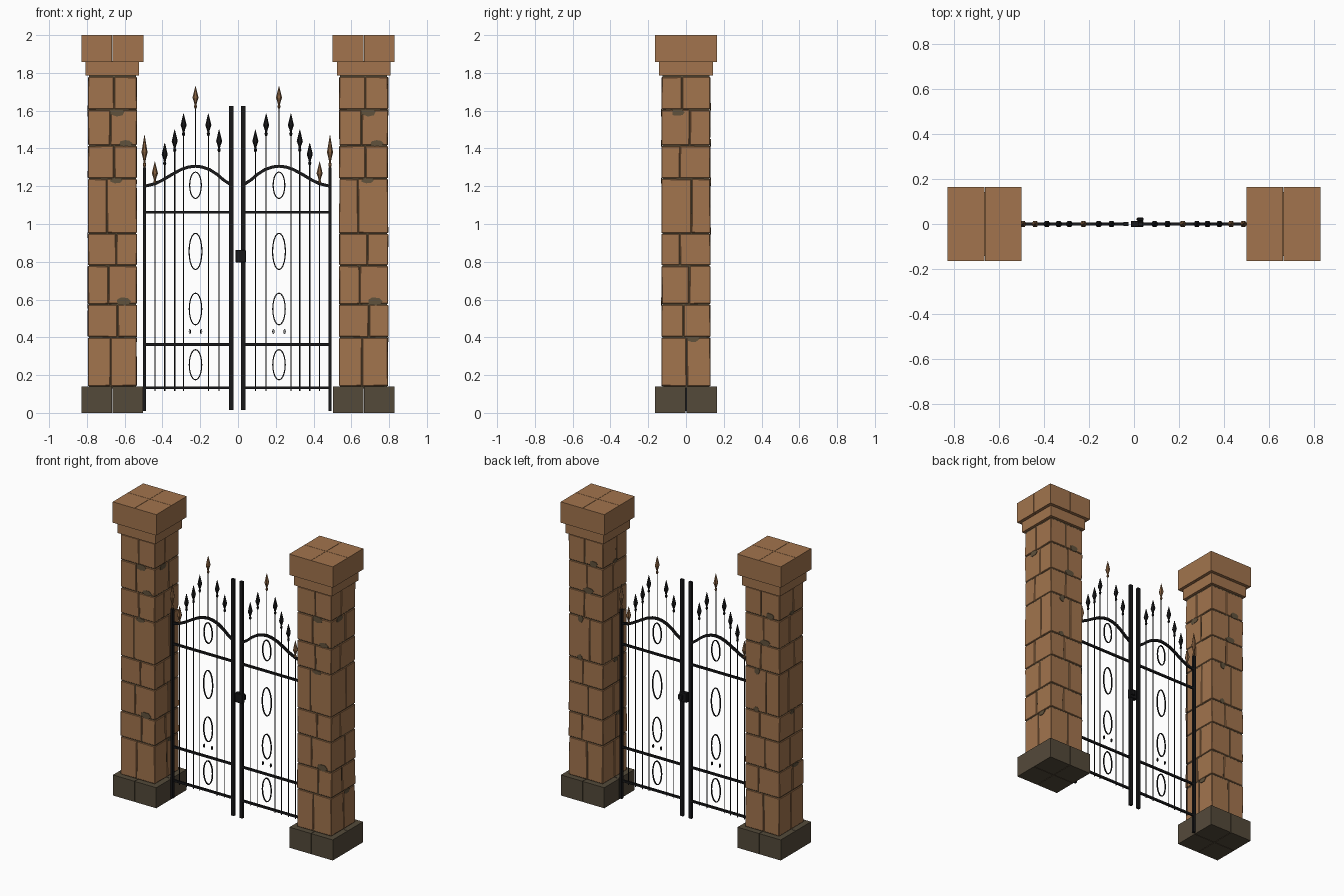
import bpy, bmesh, math, random
from mathutils import Matrix, Vector

if "Cube" in bpy.data.objects:
    bpy.data.objects.remove(bpy.data.objects["Cube"])


def material(name, rgb):
    m = bpy.data.materials.new(name)
    m.diffuse_color = (*rgb, 1)
    m.use_nodes = True
    m.node_tree.nodes["Principled BSDF"].inputs["Base Color"].default_value = m.diffuse_color
    return m


SANDSTONE = material("sandstone", (0.36, 0.175, 0.075))
DARK_STONE = material("dark_stone", (0.088, 0.068, 0.042))
MORTAR = material("mortar", (0.12, 0.085, 0.045))
IRON = material("black_iron", (0.009, 0.009, 0.010))
BRONZE = material("aged_bronze", (0.23, 0.115, 0.05))


def finish(name, bm, mat, bevel=0):
    bmesh.ops.recalc_face_normals(bm, faces=bm.faces)
    mesh = bpy.data.meshes.new(name)
    bm.to_mesh(mesh)
    bm.free()
    mesh.materials.append(mat)
    ob = bpy.data.objects.new(name, mesh)
    bpy.context.collection.objects.link(ob)
    if bevel:
        b = ob.modifiers.new("worn_edges", 'BEVEL')
        b.width, b.segments = bevel, 1
    return ob


def box(bm, x0, x1, y0, y1, z0, z1):
    size = Matrix.Diagonal((x1 - x0, y1 - y0, z1 - z0, 1))
    mid = Matrix.Translation(((x0 + x1) / 2, (y0 + y1) / 2, (z0 + z1) / 2))
    return bmesh.ops.create_cube(bm, size=1, matrix=mid @ size)["verts"]


def four_blocks(bm, cx, half, z0, z1, ox=0, oy=0, gap=0.0015, rng=None):
    """One course of four corner stones meeting at the joint (ox, oy)."""
    for x0, x1 in ((-half, ox - gap), (ox + gap, half)):
        for y0, y1 in ((-half, oy - gap), (oy + gap, half)):
            verts = box(bm, cx + x0, cx + x1, y0, y1, z0, z1)
            if rng:
                for v in verts:  # slightly hand-cut stones
                    v.co += Vector((rng.uniform(-1, 1), rng.uniform(-1, 1),
                                    rng.uniform(-.5, .5))) * 0.002


def lathe(bm, x, profile, sides):
    """Turned shape around a vertical axis, profile = (radius, z)."""
    rings = [[bm.verts.new((x + r * math.cos(math.tau * i / sides),
                            r * math.sin(math.tau * i / sides), z))
              for i in range(sides)] for r, z in profile]
    for a, b in zip(rings, rings[1:]):
        for i in range(sides):
            j = (i + 1) % sides
            bm.faces.new((a[i], a[j], b[j], b[i]))
    bm.faces.new(rings[0])
    bm.faces.new(rings[-1])


def flat_bar(bm, pts, width, depth, closed=False):
    """Rectangular bar following points in the gate plane."""
    n, rings = len(pts), []
    for i, (x, z) in enumerate(pts):
        a = pts[(i - 1) % n] if closed else pts[max(i - 1, 0)]
        b = pts[(i + 1) % n] if closed else pts[min(i + 1, n - 1)]
        t = Vector((b[0] - a[0], b[1] - a[1])).normalized() * width / 2
        rings.append([bm.verts.new((x - t.y * s, y * depth / 2, z + t.x * s))
                      for s, y in ((-1, -1), (1, -1), (1, 1), (-1, 1))])
    for i in range(n if closed else n - 1):
        p, q = rings[i], rings[(i + 1) % n]
        for k in range(4):
            bm.faces.new((p[k], p[(k + 1) % 4], q[(k + 1) % 4], q[k]))
    if not closed:
        bm.faces.new(rings[0])
        bm.faces.new(rings[-1])


def ellipse(cx, cz, rx, rz, n=20):
    return [(cx + rx * math.cos(math.tau * i / n),
             cz + rz * math.sin(math.tau * i / n)) for i in range(n)]


# ---- Stone pillars ----
COURSES = [0.14, 0.40, 0.575, 0.78, 0.95, 1.24, 1.415, 1.605, 1.78]


def pillar(side, cx):
    rng = random.Random(4)
    bm = bmesh.new()
    four_blocks(bm, cx, 0.163, 0, 0.14)
    finish(side + "_plinth", bm, DARK_STONE)

    bm = bmesh.new()
    box(bm, cx - .124, cx + .124, -.124, .124, 0.13, 1.80)
    finish(side + "_mortar_core", bm, MORTAR)

    bm = bmesh.new()
    for i, (z0, z1) in enumerate(zip(COURSES, COURSES[1:])):
        s = 1 if i % 2 else -1
        four_blocks(bm, cx, 0.129, z0 + .003, z1 - .003,
                    s * rng.uniform(0, .035), -s * rng.uniform(0, .035), .002, rng)
    finish(side + "_shaft_stones", bm, SANDSTONE, 0.003)

    # thin mortar smears beside the joints, on all four faces
    bm = bmesh.new()
    for face in range(4):
        turn = Matrix.Translation((cx, 0, 0)) @ Matrix.Rotation(face * math.pi / 2, 4, 'Z')
        for z in COURSES[1:-1]:
            if rng.random() < 0.35:
                continue
            x, w, h = rng.uniform(-.08, .08), rng.uniform(.02, .04), rng.uniform(.012, .024)
            dz = rng.choice((-1, 1)) * h * .7
            outline = [(x + w * math.cos(a), z + dz + h * math.sin(a))
                       for a in (math.tau * k / 7 + rng.uniform(-.3, .3) for k in range(7))]
            plate = bm.faces.new([bm.verts.new(turn @ Vector((u, -.1315, v))) for u, v in outline])
            back = bmesh.ops.extrude_face_region(bm, geom=[plate])["geom"]
            inward = turn.to_3x3() @ Vector((0, .004, 0))
            for v in back:
                if isinstance(v, bmesh.types.BMVert):
                    v.co += inward
    finish(side + "_mortar_smears", bm, MORTAR)

    bm = bmesh.new()
    box(bm, cx - .142, cx + .142, -.142, .142, 1.785, 1.862)
    finish(side + "_neck", bm, SANDSTONE)
    bm = bmesh.new()
    four_blocks(bm, cx, 0.164, 1.858, 2.0, gap=0.001)
    finish(side + "_capstone", bm, SANDSTONE)


pillar("left", -0.665)
pillar("right", 0.665)

# ---- Gate leaves: x of each bar and height of its tip ----
BARS = [(-.44, 1.33), (-.388, 1.43), (-.335, 1.50), (-.288, 1.585),
        (-.225, 1.73), (-.157, 1.585), (-.10, 1.50)]
ARCH = [(-.495, 1.20), (-.44, 1.213), (-.40, 1.232), (-.35, 1.262), (-.30, 1.289),
        (-.26, 1.302), (-.225, 1.306), (-.19, 1.302), (-.15, 1.288), (-.11, 1.262),
        (-.075, 1.232), (-.036, 1.207)]
OVALS = [(1.205, .031, .07), (.855, .034, .096), (.55, .033, .084), (.255, .033, .08)]
HINGE, STILE, MIDDLE = -.495, -.036, -.225


def leaf(side, place):
    # upright posts
    bm = bmesh.new()
    h, s = place(HINGE), place(STILE)
    box(bm, h - .009, h + .009, -.009, .009, 0.01, 1.30)
    finish(side + "_hinge_post", bm, IRON)
    bm = bmesh.new()
    box(bm, s - .011, s + .011, -.009, .009, 0.015, 1.625)
    finish(side + "_meeting_stile", bm, IRON)

    # straight rails and arched top rail
    bm = bmesh.new()
    for z in (0.133, 0.362, 1.063):
        box(bm, min(h, s), max(h, s), -.006, .006, z - .007, z + .007)
    flat_bar(bm, [(place(x), z) for x, z in ARCH], .016, .012)
    finish(side + "_rails", bm, IRON)

    # slim bars; the middle one only rises above the arch
    bm = bmesh.new()
    for x, tip in BARS:
        z0 = 1.30 if x == MIDDLE else 0.115
        lathe(bm, place(x), [(.003, z0), (.003, tip - .09)], 6)
    finish(side + "_bars", bm, IRON)

    # oval rings with small curls beside the lower ones
    bm = bmesh.new()
    cx = place(MIDDLE)
    for z, rx, rz in OVALS:
        flat_bar(bm, ellipse(cx, z, rx, rz), .006, .007, True)
    for dx in (-.03, .03):
        flat_bar(bm, ellipse(cx + dx, .43, .004, .012, 8), .004, .006, True)
    finish(side + "_oval_rings", bm, IRON)

    # spear finials, some of them aged bronze
    for mat, label in ((IRON, "_iron_finials"), (BRONZE, "_bronze_finials")):
        bm = bmesh.new()
        for x, tip in BARS + [(HINGE, 1.47)]:
            bronze = x in (MIDDLE, HINGE, BARS[0][0])
            if bronze != (mat is BRONZE):
                continue
            k = 1.45 if x == HINGE else 1.0
            lathe(bm, place(x), [(r, tip - d * k) for r, d in (
                (.005, .118), (.009, .108), (.005, .098), (.008, .085),
                (.016, .062), (.008, .028), (.001, 0))], 6)
        finish(side + label, bm, mat)


leaf("left", lambda x: x)
leaf("right", lambda x: -0.008 - x)

# ---- Lock on the meeting stiles ----
bm = bmesh.new()
box(bm, -.014, .042, -.014, .014, .797, .862)
box(bm, .012, .042, .014, .028, .812, .848)
finish("lock_case", bm, IRON, 0.003)
